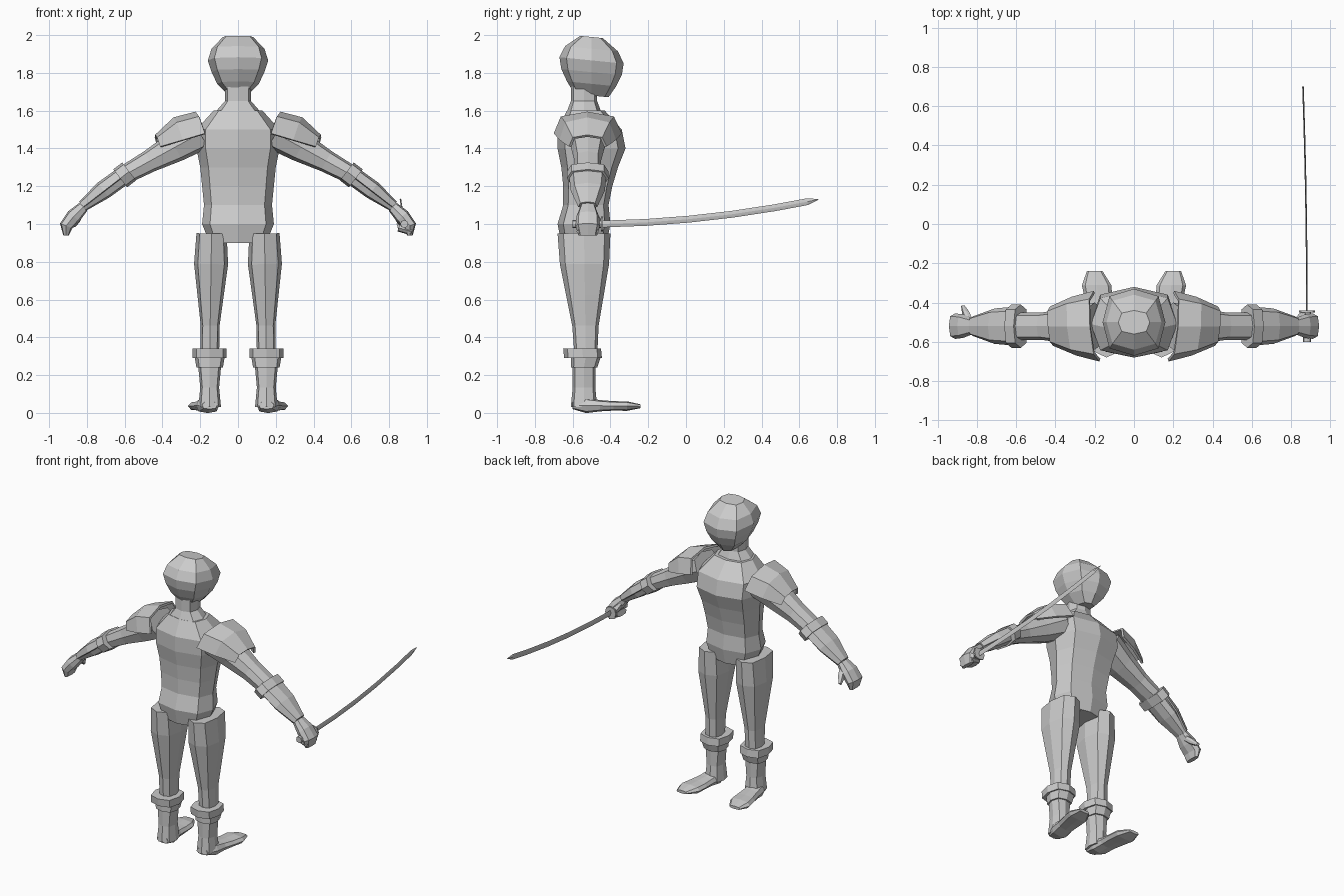
import bpy, bmesh
from math import cos, sin, pi
from mathutils import Vector

cube = bpy.data.objects.get("Cube")
if cube:
    bpy.data.objects.remove(cube)

colour = (.6, .6, .6, 1)
grey = bpy.data.materials.new("plain grey")
grey.use_nodes = True
grey.diffuse_color = colour
grey.node_tree.nodes["Principled BSDF"].inputs["Base Color"].default_value = colour

X_AXIS, Y_AXIS = Vector((1, 0, 0)), Vector((0, 1, 0))
BODY_Y = -.52


def joint(x, z, y=BODY_Y):
    return Vector((x, y, z))


def loft(name, path, sizes, side=1, across=Y_AXIS, corner=.78, shell=0):
    """Skin eight-sided rings along a path. Each size is (thickness, breadth along
    'across', optional shift along it). A shell keeps only the outer half, thickened."""
    if len(path) < len(sizes):
        last = len(sizes) - 1
        path = [path[0].lerp(path[1], i / last) for i in range(last + 1)]
    bm = bmesh.new()
    steps = range(-2, 3) if shell else range(8)
    rows = []
    for i, (thick, broad, *shift) in enumerate(sizes):
        heading = path[min(i + 1, len(path) - 1)] - path[max(i - 1, 0)]
        outward = heading.cross(across).normalized()
        centre = path[i] + across * sum(shift)
        row = []
        for step in steps:
            reach = corner * 2 ** .5 if step % 2 else 1
            angle = step * pi / 4
            point = centre + reach * (outward * thick * cos(angle) + across * broad * sin(angle))
            row.append(bm.verts.new((point.x * side, point.y, point.z)))
        rows.append(row)
    for near, far in zip(rows, rows[1:]):
        for i in range(len(near) - 1 if shell else len(near)):
            j = (i + 1) % len(near)
            bm.faces.new((near[i], near[j], far[j], far[i]))
    if not shell:
        bm.faces.new(rows[0])
        bm.faces.new(rows[-1])
    bmesh.ops.recalc_face_normals(bm, faces=bm.faces)
    mesh = bpy.data.meshes.new(name)
    bm.to_mesh(mesh)
    bm.free()
    mesh.materials.append(grey)
    part = bpy.data.objects.new(name, mesh)
    bpy.context.collection.objects.link(part)
    if shell:
        part.modifiers.new("thickness", "SOLIDIFY").thickness = shell
    return part


# Torso, neck and head
loft("torso", [joint(0, .9), joint(0, 1.6)],
     [(.15, .12, -.02), (.19, .14, -.02), (.18, .12, -.01), (.19, .13), (.2, .15, .01),
      (.22, .18, .02), (.22, .17, .01), (.13, .1, -.01)])
loft("neck", [joint(0, 1.57, -.54), joint(0, 1.73, -.54)],
     [(.14, .1), (.07, .07), (.07, .07)])
loft("head", [joint(0, 1.68, -.5), joint(0, 1.99, -.5)],
     [(.05, .09), (.11, .13), (.14, .16), (.16, .17), (.14, .14), (.08, .06)],
     across=Vector((0, 1, -.1)))

for side, label in ((1, "left"), (-1, "right")):
    # Leg
    ankle = joint(.15, .3, -.53)
    loft(label + "_leg", [joint(.14, .95, -.54), ankle],
         [(.08, .14), (.09, .13), (.07, .1), (.05, .07), (.05, .06)], side)

    # Boot with its band, cuff and foot
    sole = joint(.15, .03, -.54)
    band = joint(.15, .24, -.54)
    brim = joint(.15, .34, -.55)
    loft(label + "_boot_shaft", [sole, band], [(.06, .07), (.05, .06), (.06, .06)], side)
    loft(label + "_boot_band", [band, ankle], [(.07, .07), (.08, .08)], side)
    loft(label + "_boot_cuff", [brim.lerp(band, .5), brim], [(.09, .1)] * 2, side)
    loft(label + "_foot", [joint(.15, .04, -.6), joint(.2, .035, -.24)],
         [(.02, .04), (.04, .06), (.03, .06), (.025, .07), (.025, .075), (.01, .04)],
         side, across=X_AXIS)

    # Arm with its cuff and forearm guard
    shoulder, elbow, wrist = joint(.2, 1.48), joint(.6, 1.26), joint(.82, 1.09)
    loft(label + "_upper_arm", [shoulder, elbow],
         [(.09, .12), (.08, .09), (.06, .07), (.05, .07)], side)
    loft(label + "_forearm", [elbow, wrist], [(.05, .07), (.045, .07), (.025, .045)], side)
    half_cuff = (wrist - elbow).normalized() * .03
    loft(label + "_elbow_cuff", [elbow - half_cuff, elbow + half_cuff],
         [(.06, .11)] * 2, side)
    loft(label + "_forearm_guard", [elbow, wrist],
         [(.05, .1), (.055, .09), (.035, .05)], side, shell=.01)

    # Shoulder plate, slanted at the collar
    loft(label + "_shoulder_plate", [joint(.19, 1.48), joint(.42, 1.41)],
         [(.12, .18), (.125, .15), (.065, .1)], side,
         across=Vector((.08, 1, 0)), shell=.015)

    # Hand curling down, and thumb
    loft(label + "_hand", [wrist, joint(.87, 1.04), joint(.91, .99), joint(.91, .94)],
         [(.03, .04), (.04, .06), (.035, .065), (.015, .05)], side)
    thumb_tip = joint(.87, .99, -.45 if side > 0 else -.42)
    loft(label + "_thumb", [joint(.84, 1.05, -.49), thumb_tip],
         [(.02, .02), (.02, .02), (.01, .01)], side, across=X_AXIS)

# Fingers closed round the grip
loft("left_fingers", [joint(.92, .96), joint(.85, .98)], [(.02, .06), (.02, .05)])

# Sword: grip, guard and curved blade
grip_end, grip_top = joint(.88, 1, -.6), joint(.88, 1, -.44)
loft("sword_grip", [grip_end, grip_top], [(.02, .02)] * 2, across=X_AXIS)
loft("sword_guard", [grip_top - Y_AXIS * .01, grip_top], [(.04, .04)] * 2, across=X_AXIS)
stations = (0, .2, .4, .6, .8, .95, 1)
curve = [grip_top + Vector((-.02 * t * t, 1.14 * t, .02 * t + .11 * t * t)) for t in stations]
loft("sword_blade", curve, [(.018 if t < 1 else .002, .004) for t in stations],
     across=X_AXIS, corner=.55)
